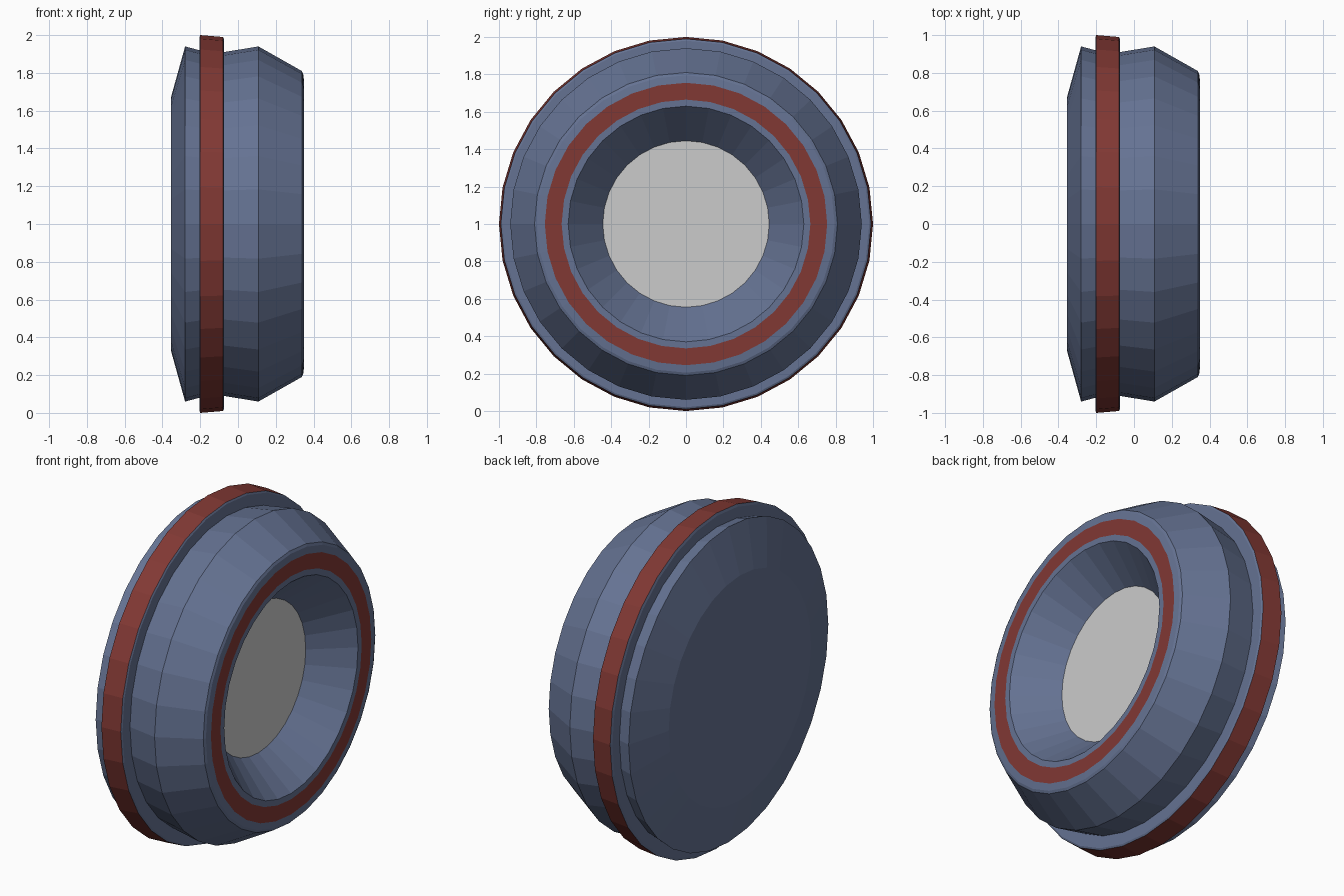
import bpy, bmesh
from math import sin, cos, pi

if "Cube" in bpy.data.objects:
    bpy.data.objects.remove(bpy.data.objects["Cube"])

SIDES = 32


def material(name, rgb):
    m = bpy.data.materials.new(name)
    m.diffuse_color = (*rgb, 1)
    m.use_nodes = True
    m.node_tree.nodes["Principled BSDF"].inputs["Base Color"].default_value = m.diffuse_color
    return m


BLUE = material("blue_shell", (0.13, 0.17, 0.29))
RED = material("red_trim", (0.22, 0.04, 0.034))


def lathe(name, profile, mats=(), red_segments=(), cap_back=False, cap_front=False):
    """Revolve an (x, radius) profile around the x axis at z = 1, flat shaded."""
    bm = bmesh.new()
    rings = [[bm.verts.new((x, r * cos(2 * pi * k / SIDES), 1 + r * sin(2 * pi * k / SIDES)))
              for k in range(SIDES)] for x, r in profile]
    for i in range(len(rings) - 1):
        a, b = rings[i], rings[i + 1]
        for k in range(SIDES):
            n = (k + 1) % SIDES
            f = bm.faces.new((a[k], a[n], b[n], b[k]))
            f.material_index = 1 if i in red_segments else 0
    if cap_back:
        bm.faces.new(rings[0][::-1])
    if cap_front:
        bm.faces.new(rings[-1])
    mesh = bpy.data.meshes.new(name)
    bm.to_mesh(mesh)
    bm.free()
    for m in mats:
        mesh.materials.append(m)
    obj = bpy.data.objects.new(name, mesh)
    bpy.context.collection.objects.link(obj)
    return obj


# Main shell: domed back, raised flange, tapered front, trimmed lip and cone recess
shell = [
    (-0.355, 0.67), (-0.28, 0.94), (-0.205, 0.92),      # back
    (-0.205, 0.985), (-0.20, 1.0),                      # flange back side
    (-0.08, 0.99), (-0.075, 0.98), (-0.075, 0.91),      # flange outer band, front side
    (0.108, 0.94), (0.338, 0.81), (0.345, 0.795),       # tapered front
    (0.35, 0.755), (0.35, 0.665), (0.35, 0.63),         # lip with red trim
    (0.135, 0.445),                                     # cone recess
]
lathe("shell", shell, (BLUE, RED), red_segments=(4, 11), cap_back=True)

# Grey lens at the bottom of the recess
lathe("lens", [(0.135, 0.445)], cap_front=True)
